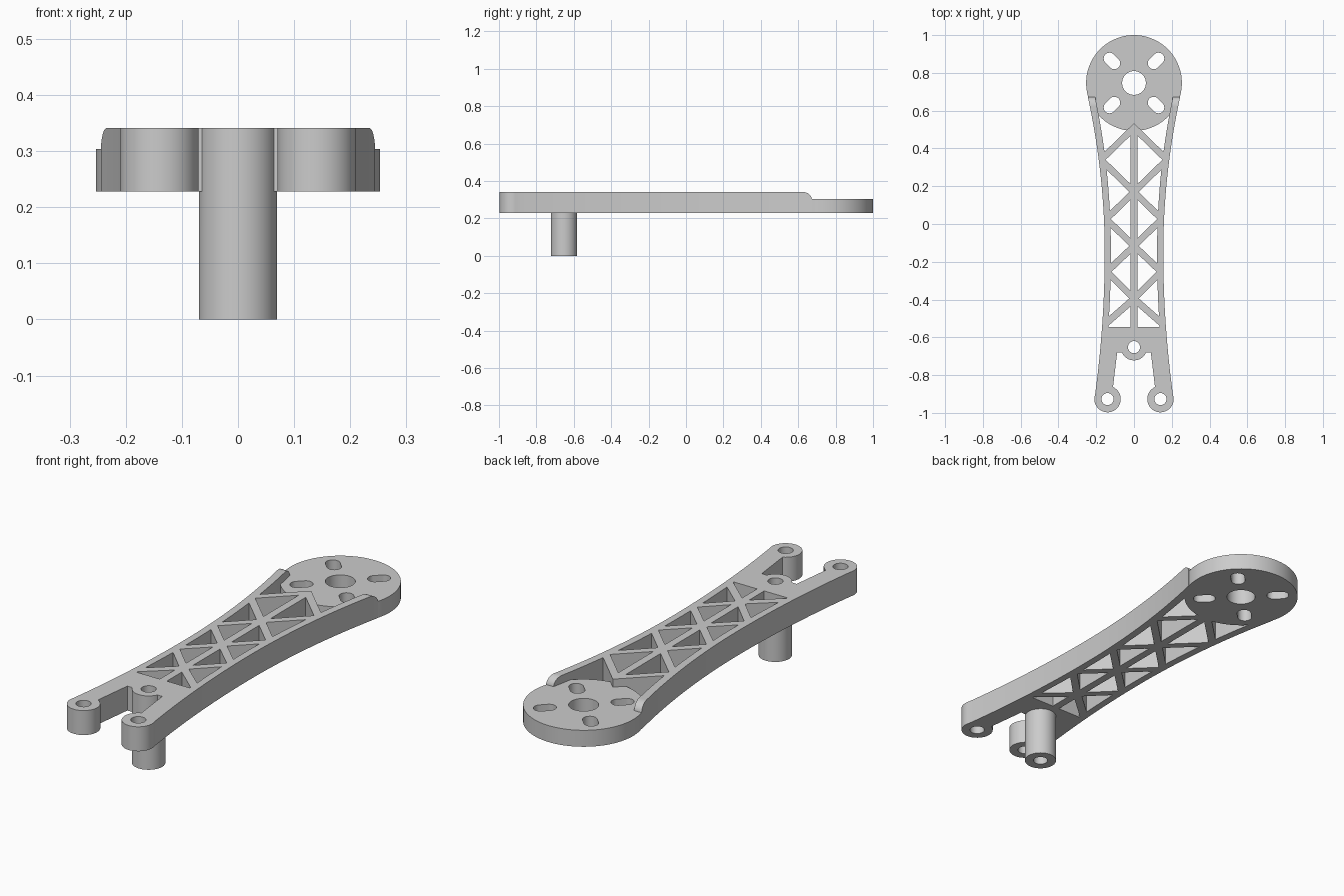
import bpy, bmesh, math
from mathutils import Matrix, Vector

cube = bpy.data.objects.get("Cube")
if cube:
    bpy.data.objects.remove(cube, do_unlink=True)

BOTTOM, TOP, PAD_TOP = 0.228, 0.341, 0.304
PAD_Y, PAD_R = 0.7465, 0.2535
POST_Y, FOOT = -0.652, (0.14, -0.927)
BOSS_R, BOLT_R = 0.07, 0.032

grey = bpy.data.materials.new("plain grey")
grey.use_nodes = True
grey.diffuse_color = (0.6, 0.6, 0.6, 1)
grey.node_tree.nodes["Principled BSDF"].inputs["Base Color"].default_value = (0.6, 0.6, 0.6, 1)


def finish(name, bm):
    bmesh.ops.recalc_face_normals(bm, faces=bm.faces)
    mesh = bpy.data.meshes.new(name)
    bm.to_mesh(mesh)
    bm.free()
    mesh.materials.append(grey)
    obj = bpy.data.objects.new(name, mesh)
    bpy.context.collection.objects.link(obj)
    return obj


def prism(name, points, z0=BOTTOM, z1=TOP):
    bm = bmesh.new()
    face = bm.faces.new([bm.verts.new((x, y, z0)) for x, y in points])
    up = bmesh.ops.extrude_face_region(bm, geom=[face])["geom"]
    bmesh.ops.translate(bm, vec=(0, 0, z1 - z0),
                        verts=[v for v in up if isinstance(v, bmesh.types.BMVert)])
    return finish(name, bm)


def stadium(cx, cy, r, half=0.0, angle=0.0, n=48):
    """Circle, or slot when half is above zero, as a list of points."""
    points = []
    for i in range(n):
        a = math.tau * (i + 0.5) / n
        shift = half if math.cos(a) > 0 else -half
        p = Matrix.Rotation(angle, 2) @ Vector((r * math.cos(a) + shift, r * math.sin(a)))
        points.append((cx + p.x, cy + p.y))
    return points


def outer(y):
    """Half width of the waisted arm at y."""
    return 0.155 + (0.132 if y > -0.15 else 0.09) * (y + 0.15) ** 2


def rail(side):
    """Curved side rail, rounded down onto the pad at its back end."""
    bm = bmesh.new()
    ys = [-0.93 + 1.55 * i / 32 for i in range(33)]
    ys += [0.625 + 0.048 * math.sin(math.pi / 2 * i / 8) for i in range(9)]
    rings = []
    for y in ys:
        t = max(0.0, (y - 0.625) / 0.048)
        top = 0.3 + (TOP - 0.3) * math.sqrt(max(0.0, 1 - t * t))
        o = outer(y)
        i = o - 0.033 - 0.008 * max(0.0, y)
        rings.append([bm.verts.new((side * x, y, z)) for x, z in
                      ((i, BOTTOM), (o, BOTTOM), (o, top), (i, top))])
    for a, b in zip(rings, rings[1:]):
        for k in range(4):
            bm.faces.new((a[k], a[(k + 1) % 4], b[(k + 1) % 4], b[k]))
    bm.faces.new(rings[0])
    bm.faces.new(rings[-1])
    return finish("side_rail", bm)


def combine(target, others, operation):
    for other in others:
        mod = target.modifiers.new("combine", "BOOLEAN")
        mod.operation, mod.solver, mod.object = operation, "EXACT", other
    bpy.context.view_layer.update()
    result = target.evaluated_get(bpy.context.evaluated_depsgraph_get())
    mesh = bpy.data.meshes.new_from_object(result)
    target.modifiers.clear()
    target.data = mesh
    for other in others:
        bpy.data.objects.remove(other, do_unlink=True)


# Round pad, post and the solid yoke behind the feet
arm = prism("motor_arm", stadium(0, PAD_Y, PAD_R, n=96), BOTTOM, PAD_TOP)
parts = [prism("post", stadium(0, POST_Y, BOSS_R), 0, TOP)]
edge_ys = [-0.545 - 0.135 * i / 4 for i in range(5)]
inset = 0.004
parts.append(prism("yoke", [(outer(y) - inset, y) for y in edge_ys]
                   + [(inset - outer(y), y) for y in reversed(edge_ys)]))

# Centre bar and lattice braces
parts.append(prism("centre_bar", [(-0.018, -0.56), (0.018, -0.56), (0.018, 0.505), (-0.018, 0.505)]))
centre_nodes = (0.51, 0.17, -0.116, -0.396)
edge_nodes = (0.34, 0.026, -0.253, -0.533)
pairs = list(zip(centre_nodes, edge_nodes)) + list(zip(centre_nodes[1:], edge_nodes))
h = 0.024
for side in (1, -1):
    parts.append(rail(side))
    for c, e in pairs:
        x = side * (outer(e) - 0.012)
        parts.append(prism("brace", [(0, c - h), (x, e - h), (x, e + h), (0, c + h)]))
    # Forked leg with a round foot
    leg = [(0.088, -0.67), (0.112, -0.87), FOOT]
    leg += [(outer(y) - inset / 2, y) for y in (-0.927, -0.87, -0.8, -0.74, -0.67)]
    parts.append(prism("leg", [(side * x, y) for x, y in leg]))
    parts.append(prism("foot", stadium(side * FOOT[0], FOOT[1], BOSS_R)))
combine(arm, parts, "UNION")

# Bolt holes, shaft hole and four radial slots
holes = [(0, POST_Y, BOLT_R), (FOOT[0], FOOT[1], BOLT_R), (-FOOT[0], FOOT[1], BOLT_R),
         (0, PAD_Y, 0.063)]
cutters = [prism("hole", stadium(*hole), -0.1, 0.5) for hole in holes]
for k in range(4):
    a = math.pi / 4 + k * math.pi / 2
    cutters.append(prism("slot", stadium(0.165 * math.cos(a), PAD_Y + 0.165 * math.sin(a),
                                         0.031, 0.018, a), -0.1, 0.5))
combine(arm, cutters, "DIFFERENCE")

# Smooth curved walls, sharp rims
bpy.ops.object.select_all(action="DESELECT")
arm.select_set(True)
bpy.context.view_layer.objects.active = arm
bpy.ops.object.shade_smooth_by_angle(angle=math.radians(30))
